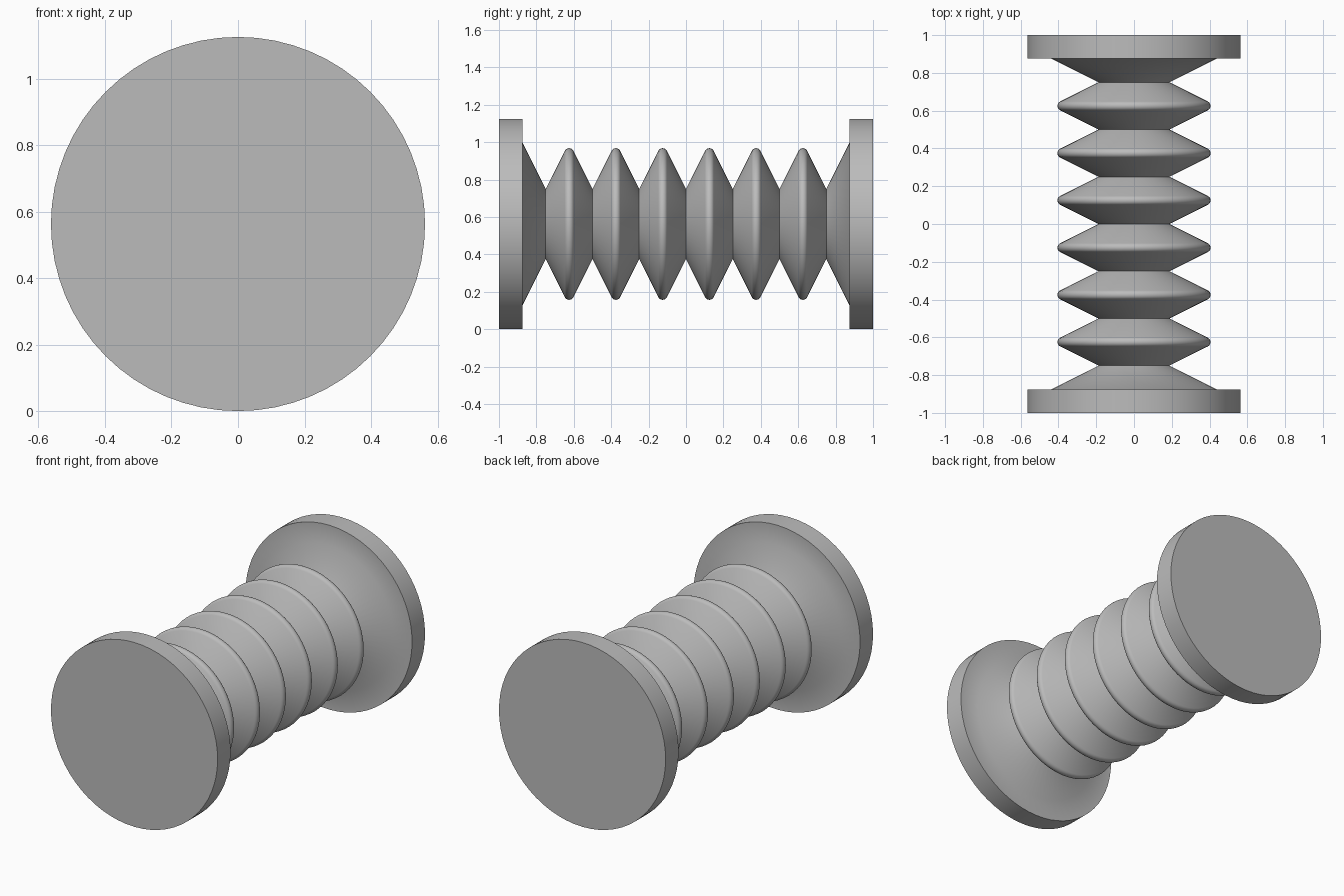
import bpy
import bmesh
from math import sin, cos, pi, radians, atan2, hypot

if "Cube" in bpy.data.objects:
    bpy.data.objects.remove(bpy.data.objects["Cube"], do_unlink=True)

SIDES = 64
FLANGE_R = 0.5625
FLANGE_T = 0.125
PITCH = 0.25
RIDGES = 6
VALLEY_R = 0.1875
APEX_R = 0.4375     # where the ridge slopes would meet unrounded
TIP = 0.026         # rounding radius of each ridge
ARC_STEPS = 8


def ridge(y):
    """Rounded ridge centred at y, as (y, radius) points."""
    rise, run = APEX_R - VALLEY_R, PITCH / 2
    spread = atan2(rise, run)
    centre = APEX_R - TIP * hypot(rise, run) / run
    angles = [spread * (2 * i / ARC_STEPS - 1) for i in range(ARC_STEPS + 1)]
    return [(y + TIP * sin(a), centre + TIP * cos(a)) for a in angles]


# Profile along y: flange, flared cone, ridges and valleys, cone, flange
inner = 1 - FLANGE_T
flange = [(-1, FLANGE_R), (-inner, FLANGE_R), (-inner, APEX_R)]
start = -RIDGES * PITCH / 2
profile = flange + [(start, VALLEY_R)]
for k in range(RIDGES):
    profile += ridge(start + (k + 0.5) * PITCH)
    profile.append((start + (k + 1) * PITCH, VALLEY_R))
profile += [(-y, r) for y, r in reversed(flange)]

# Turn the profile about the y axis and close both ends
bm = bmesh.new()
turn = [2 * pi * i / SIDES for i in range(SIDES)]
rings = [[bm.verts.new((r * cos(a), y, FLANGE_R + r * sin(a))) for a in turn]
         for y, r in profile]
for a, b in zip(rings, rings[1:]):
    for i in range(SIDES):
        j = (i + 1) % SIDES
        bm.faces.new((a[i], a[j], b[j], b[i]))
bm.faces.new(rings[0])
bm.faces.new(rings[-1])
bmesh.ops.recalc_face_normals(bm, faces=bm.faces[:])

mesh = bpy.data.meshes.new("ribbed_spool")
bm.to_mesh(mesh)
bm.free()
spool = bpy.data.objects.new("ribbed_spool", mesh)
bpy.context.collection.objects.link(spool)

# Plain grey
grey = bpy.data.materials.new("grey")
grey.use_nodes = True
colour = (0.5, 0.5, 0.5, 1)
grey.diffuse_color = colour
grey.node_tree.nodes["Principled BSDF"].inputs["Base Color"].default_value = colour
mesh.materials.append(grey)

# Smooth surfaces, sharp valleys and rims
bpy.ops.object.select_all(action='DESELECT')
spool.select_set(True)
bpy.context.view_layer.objects.active = spool
bpy.ops.object.shade_smooth_by_angle(angle=radians(30))
